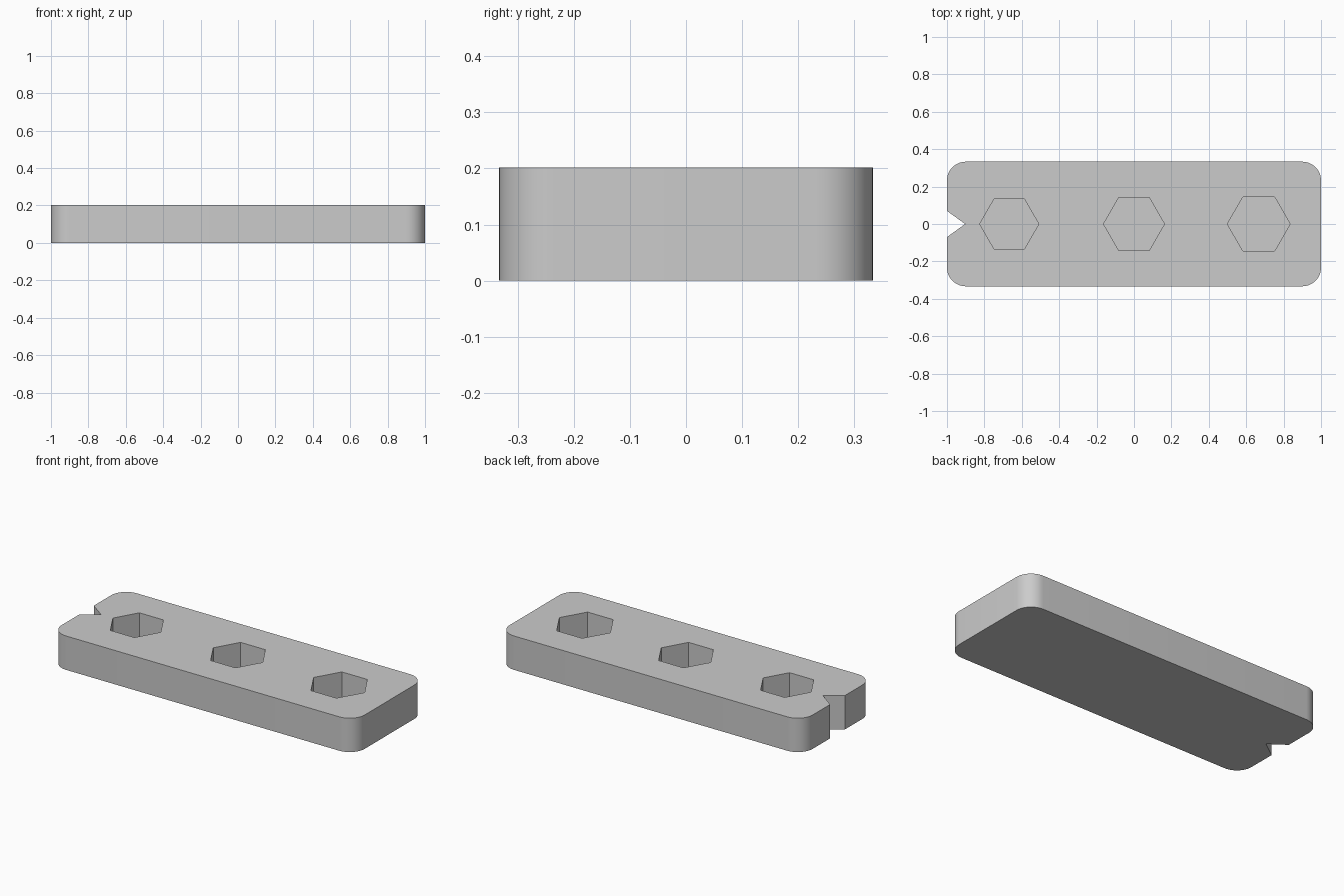
import bpy
import bmesh
from math import cos, sin, pi, radians

HALF_X, HALF_Y, HEIGHT = 1.0, 0.333, 0.202
CORNER, SEGMENTS = 0.1, 12
FLOOR = 0.033
HOLES = [(-0.667, 0.158), (0.0, 0.163), (0.667, 0.168)]  # x centre, radius

old = bpy.data.objects.get("Cube")
if old:
    bpy.data.objects.remove(old, do_unlink=True)


def make_material(name, value):
    mat = bpy.data.materials.new(name)
    mat.use_nodes = True
    colour = (value, value, value, 1)
    mat.diffuse_color = colour
    mat.node_tree.nodes["Principled BSDF"].inputs["Base Color"].default_value = colour
    return mat


def prism(name, outline, bottom, top, mat):
    """Extrude a flat outline into an upright solid."""
    bm = bmesh.new()
    face = bm.faces.new([bm.verts.new((x, y, bottom)) for x, y in outline])
    side = bmesh.ops.extrude_face_region(bm, geom=[face])
    verts = [v for v in side["geom"] if isinstance(v, bmesh.types.BMVert)]
    bmesh.ops.translate(bm, verts=verts, vec=(0, 0, top - bottom))
    bmesh.ops.recalc_face_normals(bm, faces=bm.faces)
    mesh = bpy.data.meshes.new(name)
    bm.to_mesh(mesh)
    bm.free()
    mesh.materials.append(mat)
    obj = bpy.data.objects.new(name, mesh)
    bpy.context.collection.objects.link(obj)
    return obj


def arc(cx, cy, radius, start, sweep, steps):
    return [(cx + radius * cos(start + sweep * i / steps),
             cy + radius * sin(start + sweep * i / steps)) for i in range(steps + 1)]


grey = make_material("plain grey", 0.6)

# Plate outline: four rounded corners and a pointed notch in the -x end
outline = []
for i, (sx, sy) in enumerate([(1, 1), (-1, 1), (-1, -1), (1, -1)]):
    outline += arc(sx * (HALF_X - CORNER), sy * (HALF_Y - CORNER), CORNER,
                   i * pi / 2, pi / 2, SEGMENTS)
    if i == 1:
        outline += [(-HALF_X, 0.07), (-0.903, 0), (-HALF_X, -0.07)]
plate = prism("gauge_plate", outline, 0, HEIGHT, grey)

# Blind hexagonal pockets, growing in size toward +x
bpy.ops.object.select_all(action="DESELECT")
plate.select_set(True)
bpy.context.view_layer.objects.active = plate
for x, radius in HOLES:
    hexagon = arc(x, 0, radius, 0, 2 * pi, 6)[:6]
    cutter = prism("pocket_cutter", hexagon, FLOOR, HEIGHT + 0.1, grey)
    cutter.hide_render = True
    cut = plate.modifiers.new("pocket", "BOOLEAN")
    cut.operation = "DIFFERENCE"
    cut.solver = "EXACT"
    cut.object = cutter
    bpy.ops.object.modifier_apply(modifier=cut.name)
    bpy.data.objects.remove(cutter, do_unlink=True)

# Smooth corners, crisp rims
bpy.ops.object.shade_smooth_by_angle(angle=radians(30))
